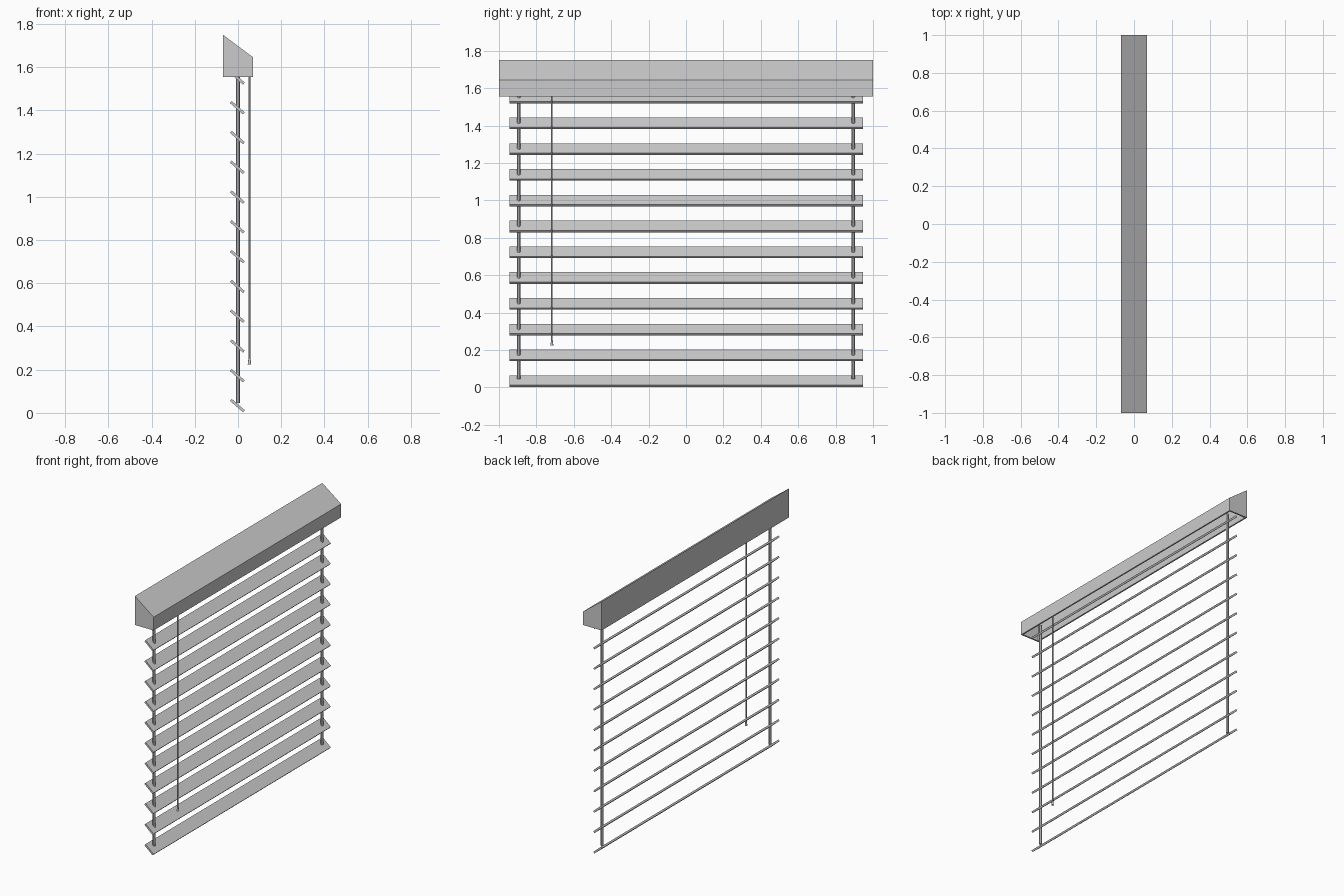
import bpy, bmesh, math

if "Cube" in bpy.data.objects:
    bpy.data.objects.remove(bpy.data.objects["Cube"])

def new_object(name, bm):
    bmesh.ops.recalc_face_normals(bm, faces=bm.faces[:])
    me = bpy.data.meshes.new(name)
    bm.to_mesh(me)
    bm.free()
    ob = bpy.data.objects.new(name, me)
    bpy.context.collection.objects.link(ob)
    return ob

def rod(name, x, y, z0, z1, r0, r1, sides=12):
    bpy.ops.mesh.primitive_cone_add(vertices=sides, radius1=r0, radius2=r1,
                                    depth=z1 - z0, location=(x, y, (z0 + z1) / 2))
    ob = bpy.context.object
    ob.name = name
    bpy.ops.object.shade_smooth_by_angle()
    return ob

# Head rail: sloped-top hollow box, open underneath
profile = [(-0.07, 1.555), (-0.07, 1.75), (0.07, 1.645), (0.07, 1.555)]
bm = bmesh.new()
ends = [[bm.verts.new((x, y, z)) for x, z in profile] for y in (-1, 1)]
for e in ends:
    bm.faces.new(e)
for i in range(3):
    bm.faces.new((ends[0][i], ends[0][i + 1], ends[1][i + 1], ends[1][i]))
rail = new_object("head_rail", bm)
mod = rail.modifiers.new("wall", 'SOLIDIFY')
mod.thickness = 0.01
mod.offset = -1
mod.use_even_offset = True

# Tilted slats
for i in range(12):
    bpy.ops.mesh.primitive_cube_add(size=1, location=(-0.003, 0, 0.034 + i * 0.1378),
                                    rotation=(0, math.radians(41), 0))
    slat = bpy.context.object
    slat.name = f"slat_{i + 1}"
    slat.scale = (0.08, 1.89, 0.0125)

# Support cords near both ends
for side, y in (("left", -0.894), ("right", 0.894)):
    rod(f"support_cord_{side}", 0, y, 0.045, 1.6, 0.009, 0.009)

# Pull cord with a small tapered tip
rod("pull_cord", 0.053, -0.717, 0.245, 1.6, 0.0045, 0.0045)
rod("pull_cord_tip", 0.053, -0.717, 0.225, 0.25, 0.008, 0.005)
